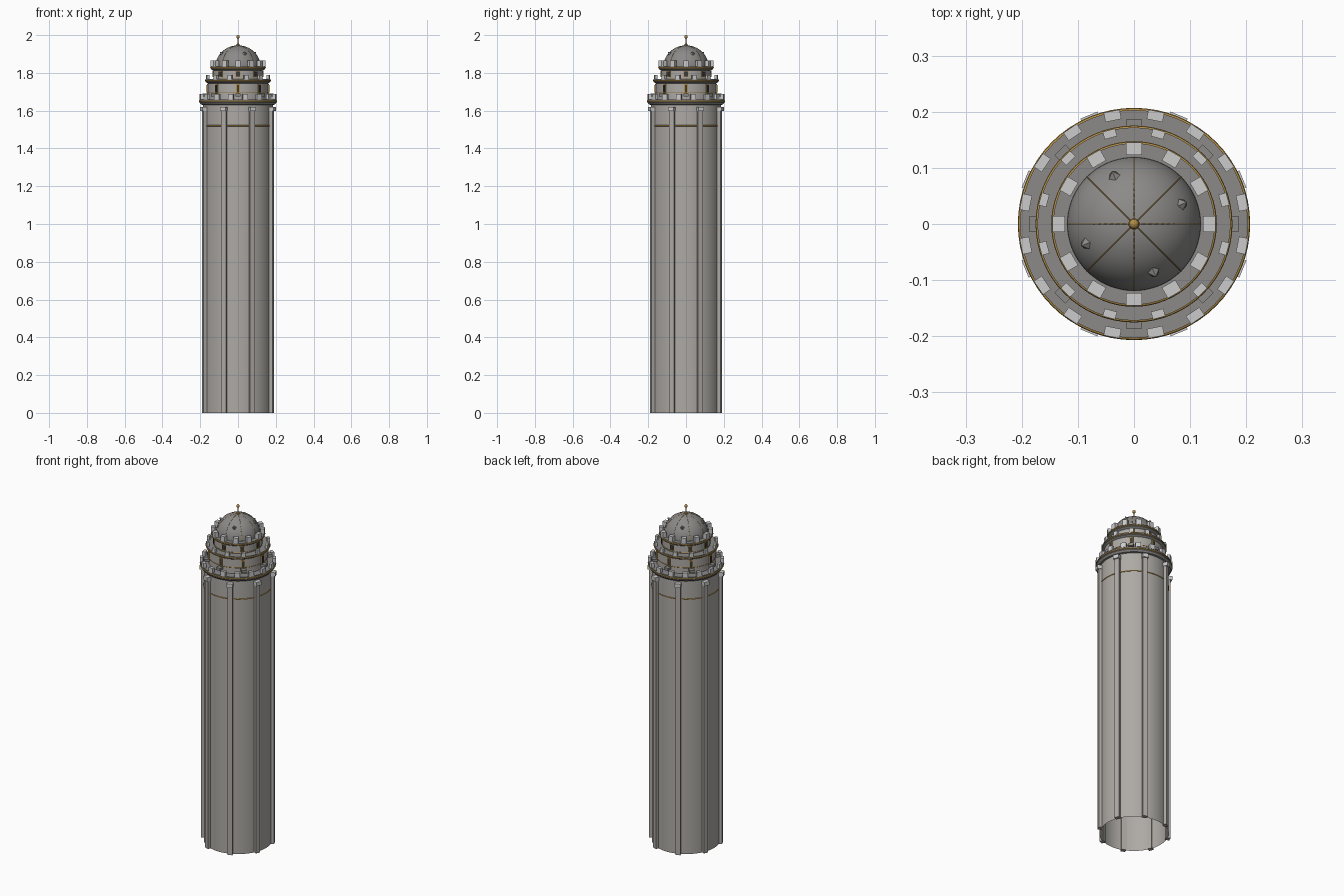
import bpy, bmesh, math
from mathutils import Matrix, Vector

if "Cube" in bpy.data.objects:
    bpy.data.objects.remove(bpy.data.objects["Cube"])


def material(name, color):
    m = bpy.data.materials.new(name)
    m.diffuse_color = color
    m.use_nodes = True
    m.node_tree.nodes["Principled BSDF"].inputs["Base Color"].default_value = m.diffuse_color
    return m


GOLD = material("gold", (0.45, 0.27, 0.06, 1))
DARK = material("dark_glass", (0.05, 0.045, 0.04, 1))
STONE = material("shaft_stone", (0.42, 0.40, 0.375, 1))
SLATE = material("terrace_stone", (0.26, 0.255, 0.25, 1))
PALE = material("merlon_stone", (0.58, 0.57, 0.55, 1))


def finish(name, bm, mat=None, smooth=False):
    me = bpy.data.meshes.new(name)
    bm.to_mesh(me)
    bm.free()
    ob = bpy.data.objects.new(name, me)
    bpy.context.collection.objects.link(ob)
    if mat:
        me.materials.append(mat)
    if smooth:
        bpy.ops.object.select_all(action='DESELECT')
        ob.select_set(True)
        bpy.context.view_layer.objects.active = ob
        bpy.ops.object.shade_smooth_by_angle(angle=math.radians(35))
    return ob


def lathe(name, profile, mat=None, steps=64):
    """Spin an (r, z) profile round the z axis."""
    bm = bmesh.new()
    vs = [bm.verts.new((r, 0, z)) for r, z in profile]
    es = [bm.edges.new(p) for p in zip(vs, vs[1:])]
    bmesh.ops.spin(bm, geom=vs + es, cent=(0, 0, 0), axis=(0, 0, 1),
                   angle=2 * math.pi, steps=steps)
    bmesh.ops.remove_doubles(bm, verts=bm.verts, dist=1e-5)
    bmesh.ops.recalc_face_normals(bm, faces=bm.faces)
    return finish(name, bm, mat, True)


def ring(name, r, z, t, mat=GOLD):
    """Thin round moulding."""
    pts = [(r + t * math.cos(k * math.pi / 4), z + t * math.sin(k * math.pi / 4))
           for k in range(9)]
    return lathe(name, pts, mat)


def blocks(name, n, start, r0, r1, width, z0, z1, mat=None):
    """Radial array of boxes between radii r0 and r1."""
    bm = bmesh.new()
    for k in range(n):
        a = math.radians(start) + 2 * math.pi * k / n
        m = (Matrix.Rotation(a, 4, 'Z')
             @ Matrix.Translation(((r0 + r1) / 2, 0, (z0 + z1) / 2))
             @ Matrix.Diagonal((r1 - r0, width, z1 - z0, 1)))
        bmesh.ops.create_cube(bm, size=1, matrix=m)
    return finish(name, bm, mat)


# Main shaft, open at the bottom, with its ribs and capitals
lathe("shaft", [(0.185, 0), (0.185, 1.635)], STONE)
blocks("shaft_pilasters", 8, 22.5, 0.178, 0.202, 0.027, 0, 1.60, STONE)
blocks("pilaster_caps", 8, 22.5, 0.178, 0.210, 0.033, 1.597, 1.62, PALE)
ring("shaft_band", 0.185, 1.52, 0.003)

# Lowest terrace
lathe("lower_terrace", [(0.185, 1.63), (0.195, 1.632), (0.203, 1.642),
                        (0.203, 1.66), (0.155, 1.66)], SLATE)
ring("lower_terrace_trim", 0.203, 1.65, 0.004)
blocks("lower_merlons", 16, 11.25, 0.188, 0.205, 0.029, 1.658, 1.687, PALE)

# Second tier with narrow gilded windows on sills
lathe("second_tier_wall", [(0.160, 1.66), (0.160, 1.745)], STONE)
lathe("second_terrace", [(0.160, 1.745), (0.172, 1.752),
                         (0.172, 1.767), (0.125, 1.767)], SLATE)
ring("second_tier_base_trim", 0.160, 1.695, 0.002)
ring("second_tier_trim", 0.172, 1.759, 0.0035)
blocks("second_window_frames", 8, 0, 0.155, 0.164, 0.020, 1.69, 1.742, GOLD)
blocks("second_windows", 8, 0, 0.155, 0.166, 0.012, 1.697, 1.735, DARK)
blocks("second_window_sills", 8, 0, 0.155, 0.187, 0.027, 1.676, 1.692, SLATE)
blocks("second_merlons", 12, 15, 0.159, 0.173, 0.023, 1.765, 1.790, PALE)

# Third tier
lathe("third_tier_wall", [(0.131, 1.767), (0.131, 1.812)], STONE)
lathe("third_terrace", [(0.131, 1.812), (0.144, 1.82),
                        (0.144, 1.834), (0.105, 1.834)], SLATE)
ring("third_tier_trim", 0.144, 1.827, 0.0035)
ring("third_tier_base_trim", 0.131, 1.772, 0.002)
blocks("third_window_frames", 8, 0, 0.127, 0.134, 0.026, 1.777, 1.81, GOLD)
blocks("third_windows", 8, 0, 0.127, 0.136, 0.020, 1.78, 1.807, DARK)
blocks("upper_merlons", 12, 0, 0.123, 0.145, 0.028, 1.832, 1.865, PALE)

# Dome
DR, DH, DZ = 0.119, 0.113, 1.832
lathe("dome", [(DR * math.cos(math.pi / 2 * k / 16), DZ + DH * math.sin(math.pi / 2 * k / 16))
               for k in range(17)], SLATE)

# Gold meridian ribs, barely proud of the dome
cu = bpy.data.curves.new("dome_ribs", 'CURVE')
cu.dimensions = '3D'
cu.bevel_depth = 0.0008
cu.bevel_resolution = 1
for k in range(4):
    a = math.pi * k / 4
    sp = cu.splines.new('POLY')
    sp.points.add(32)
    for i, p in enumerate(sp.points):
        t = math.pi * i / 32
        r = DR * math.cos(t)
        p.co = (r * math.cos(a), r * math.sin(a), DZ + DH * math.sin(t), 1)
cu.materials.append(GOLD)
bpy.context.collection.objects.link(bpy.data.objects.new("dome_ribs", cu))

# Small five-sided studs on the dome
bm = bmesh.new()
for k in range(4):
    a = math.radians(22.5 + 90 * k)
    n = Vector((0.78 * math.cos(a), 0.78 * math.sin(a), 0.626))
    p = Vector((n.x * DR, n.y * DR, DZ + n.z * DH))
    m = Matrix.Translation(p + n * 0.003) @ n.to_track_quat('Z', 'Y').to_matrix().to_4x4()
    bmesh.ops.create_cone(bm, cap_ends=True, segments=5, radius1=0.015,
                          radius2=0.001, depth=0.016, matrix=m)
finish("dome_studs", bm, SLATE)

# Finial: collar, mast and ball
lathe("finial_mast", [(0, 1.94), (0.010, 1.94), (0.010, 1.949), (0.004, 1.953),
                      (0.0035, 1.986)], GOLD, 16)
bm = bmesh.new()
bmesh.ops.create_uvsphere(bm, u_segments=16, v_segments=10, radius=0.009,
                          matrix=Matrix.Translation((0, 0, 1.991)))
finish("finial_ball", bm, GOLD, True)
